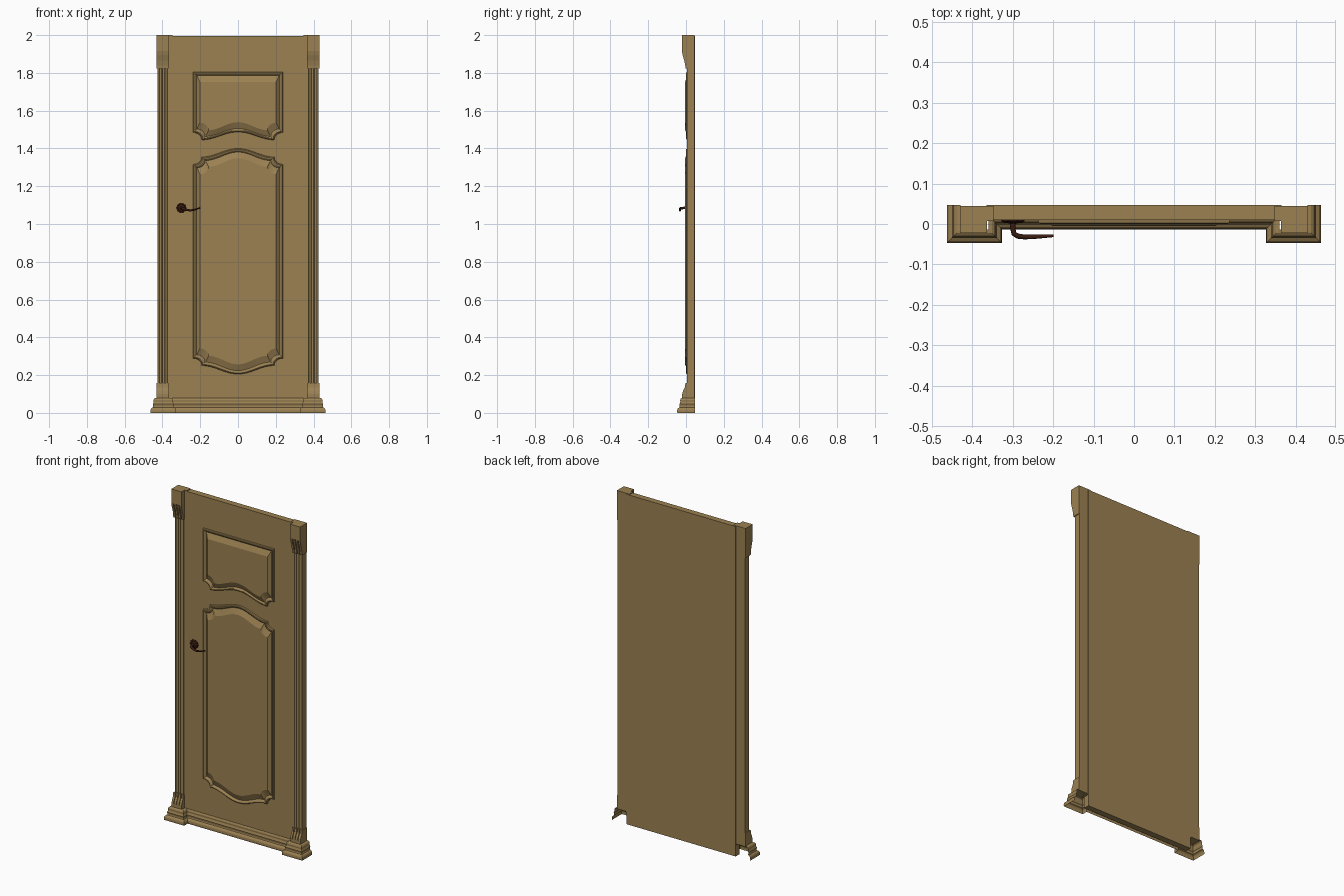
import bpy, bmesh, math
from mathutils import Vector

if "Cube" in bpy.data.objects:
    bpy.data.objects.remove(bpy.data.objects["Cube"])


def material(name, rgb):
    m = bpy.data.materials.new(name)
    m.diffuse_color = (*rgb, 1)
    m.use_nodes = True
    m.node_tree.nodes["Principled BSDF"].inputs["Base Color"].default_value = m.diffuse_color
    return m


WOOD = material("wood", (0.33, 0.22, 0.085))
METAL = material("dark_bronze", (0.045, 0.012, 0.006))


def make(name, bm, mat=WOOD, smooth=False, fix=True):
    if fix:
        bmesh.ops.recalc_face_normals(bm, faces=bm.faces)
    me = bpy.data.meshes.new(name)
    bm.to_mesh(me)
    bm.free()
    ob = bpy.data.objects.new(name, me)
    bpy.context.collection.objects.link(ob)
    me.materials.append(mat)
    if smooth:
        bpy.ops.object.select_all(action='DESELECT')
        ob.select_set(True)
        bpy.context.view_layer.objects.active = ob
        bpy.ops.object.shade_smooth_by_angle(angle=math.radians(35))
    return ob


def prism(bm, pts, vec):
    """Extrude a closed polygon of 3D points along vec."""
    f = bm.faces.new([bm.verts.new(p) for p in pts])
    r = bmesh.ops.extrude_face_region(bm, geom=[f], use_keep_orig=True)
    bmesh.ops.translate(bm, vec=vec, verts=[v for v in r["geom"] if isinstance(v, bmesh.types.BMVert)])


def box(bm, x0, x1, y0, y1, z0, z1):
    prism(bm, [(x0, y0, z0), (x1, y0, z0), (x1, y1, z0), (x0, y1, z0)], (0, 0, z1 - z0))


def bridge(bm, rings, closed=True):
    rows = [[bm.verts.new(p) for p in r] for r in rings]
    n = len(rows[0])
    for a, b in zip(rows, rows[1:]):
        for i in range(n if closed else n - 1):
            j = (i + 1) % n
            bm.faces.new((a[i], a[j], b[j], b[i]))
    return rows


BACK, FACE = 0.047, 0.01

# Door slab
bm = bmesh.new()
box(bm, -0.365, 0.365, FACE, BACK, 0, 1.995)
make("door_slab", bm)


# Raised panels: moulded frame and bevelled field
def edge_curve(w, z, r, h, s):
    """Right-to-left shaped edge; s=+1 top, -1 bottom; r is the notch, h the bulge."""
    if r == 0:
        return [(w, z), (-w, z)]
    half = []
    for i in range(7):
        a = math.pi / 2 * i / 6
        half.append((w - r * math.sin(a), z - s * r * 0.85 * math.cos(a)))
    e = w - r
    mid = [(e * (1 - i / 12), z + h * (0.5 - 0.5 * math.cos(math.pi * i / 12))) for i in range(1, 25)]
    return half + mid[:-1] + [(-x, y) for x, y in reversed(half)]


def panel(name, z0, z1, bottom, top):
    def ring(dx, dz, y):
        w = 0.238 - dx
        up = edge_curve(w, z1 - dz, *top, 1)
        low = edge_curve(w, z0 + dz, *bottom, -1)
        return [(x, y, z) for x, z in up + low[::-1]]
    bm = bmesh.new()
    rows = bridge(bm, [ring(0, 0, FACE + .001), ring(.002, .002, .003), ring(.006, .006, 0),
                       ring(.011, .011, .001), ring(.015, .015, .005), ring(.019, .019, .0095),
                       ring(.022, .022, .0085), ring(.036, .052, -.005)])
    bm.faces.new(rows[-1])
    make(name, bm)


panel("lower_panel", 0.25, 1.355, (0.046, -0.045), (0.046, 0.045))
panel("upper_panel", 1.445, 1.805, (0.046, 0.042), (0, 0))

# Console shapes (y, z): capital and plinth outlines seen from the side
CAPITAL = [(-.022, 2.0), (-.022, 1.915), (-.018, 1.895), (-.009, 1.865), (-.004, 1.84), (-.003, 1.822)]
PLINTH = [(-.020, .075), (-.020, .10), (-.016, .115), (-.006, .135), (-.003, .158)]


def console(name, s, outline, groove):
    bm = bmesh.new()
    edges = [.364, .376, .382, .394, .400, .412, .418, .431]
    for i, (a, b) in enumerate(zip(edges, edges[1:])):
        front = outline
        if i % 2:
            k = groove
            front = outline[:k] + [(y + .007, z) for y, z in outline[k - 1:]]
        pts = [(s * a, y, z) for y, z in front]
        pts += [(s * a, BACK - .002, outline[-1][1]), (s * a, BACK - .002, outline[0][1])]
        prism(bm, pts, (s * (b - a), 0, 0))
    make(name, bm)


for s, side in ((-1, "left"), (1, "right")):
    console(side + "_capital", s, CAPITAL, 2)
    console(side + "_plinth", s, PLINTH, 2)

    # Fluted pilaster shaft, extruded plan profile
    pts = [(.366, BACK - .002), (.366, .004)]
    for c in (.380, .3955, .411):
        for i in range(7):
            a = math.pi * i / 6
            pts.append((c - .006 * math.cos(a), .004 + .006 * math.sin(a)))
    pts += [(.426, .004), (.426, BACK - .002)]
    bm = bmesh.new()
    prism(bm, [(s * x, y, .15) for x, y in pts], (0, 0, 1.68))
    make(side + "_fluted_pilaster", bm)

    # Jamb strip beside the pilaster
    bm = bmesh.new()
    box(bm, *sorted((s * .348, s * .37)), .008, BACK - .002, .07, 2.0)
    make(side + "_jamb", bm)

# Base moulding: profile (offset, z) swept around the stepped plan with mitres
PROFILE = [(.032, 0), (.033, .008), (.032, .018), (.028, .025), (.021, .029), (.019, .034), (.021, .046),
           (.018, .052), (.016, .058), (.017, .068), (.014, .075), (.008, .079), (0, .08)]
PLAN = [(-.43, BACK, -1, 0), (-.43, -.014, -1, -1), (-.36, -.014, 1, -1), (-.36, .02, 1, -1)]
PLAN += [(-x, y, -dx, dy) for x, y, dx, dy in reversed(PLAN)]
bm = bmesh.new()
bridge(bm, [[(x + dx * o, y + dy * o, z) for x, y, dx, dy in PLAN] for o, z in PROFILE], closed=False)
make("base_moulding", bm, fix=False)

# Handle rosette with scalloped rim
HX, HZ = -0.30, 1.085
bm = bmesh.new()
rings = []
for r, y, wave in ((.027, .011, .002), (.027, .007, .002), (.021, .004, .002), (.018, .006, 0),
                   (.014, .003, 0), (.009, .001, 0)):
    rings.append([(HX + (r + wave * math.cos(t * math.pi / 2)) * math.cos(t * math.pi / 20), y,
                   HZ + (r + wave * math.cos(t * math.pi / 2)) * math.sin(t * math.pi / 20))
                  for t in range(40)])
rows = bridge(bm, rings)
bm.faces.new(rows[-1])
make("handle_rosette", bm, METAL, True)

# Curved lever, swept round section with changing radius
PATH = [(-.300, .008, 1.085, .008), (-.300, -.012, 1.085, .0065), (-.297, -.024, 1.084, .0065),
        (-.288, -.030, 1.081, .0065), (-.272, -.032, 1.075, .006), (-.255, -.032, 1.072, .0055),
        (-.235, -.031, 1.074, .005), (-.215, -.030, 1.081, .004), (-.200, -.029, 1.086, .0035)]
bm = bmesh.new()
rings = []
for i, p in enumerate(PATH):
    a, b = PATH[max(i - 1, 0)], PATH[min(i + 1, len(PATH) - 1)]
    t = (Vector(b[:3]) - Vector(a[:3])).normalized()
    u = t.cross(Vector((0, 0, 1))).normalized()
    v = u.cross(t)
    rings.append([Vector(p[:3]) + p[3] * (u * math.cos(k * math.pi / 6) + v * math.sin(k * math.pi / 6))
                  for k in range(12)])
rows = bridge(bm, rings)
bm.faces.new(rows[0])
bm.faces.new(rows[-1])
make("handle_lever", bm, METAL, True)
